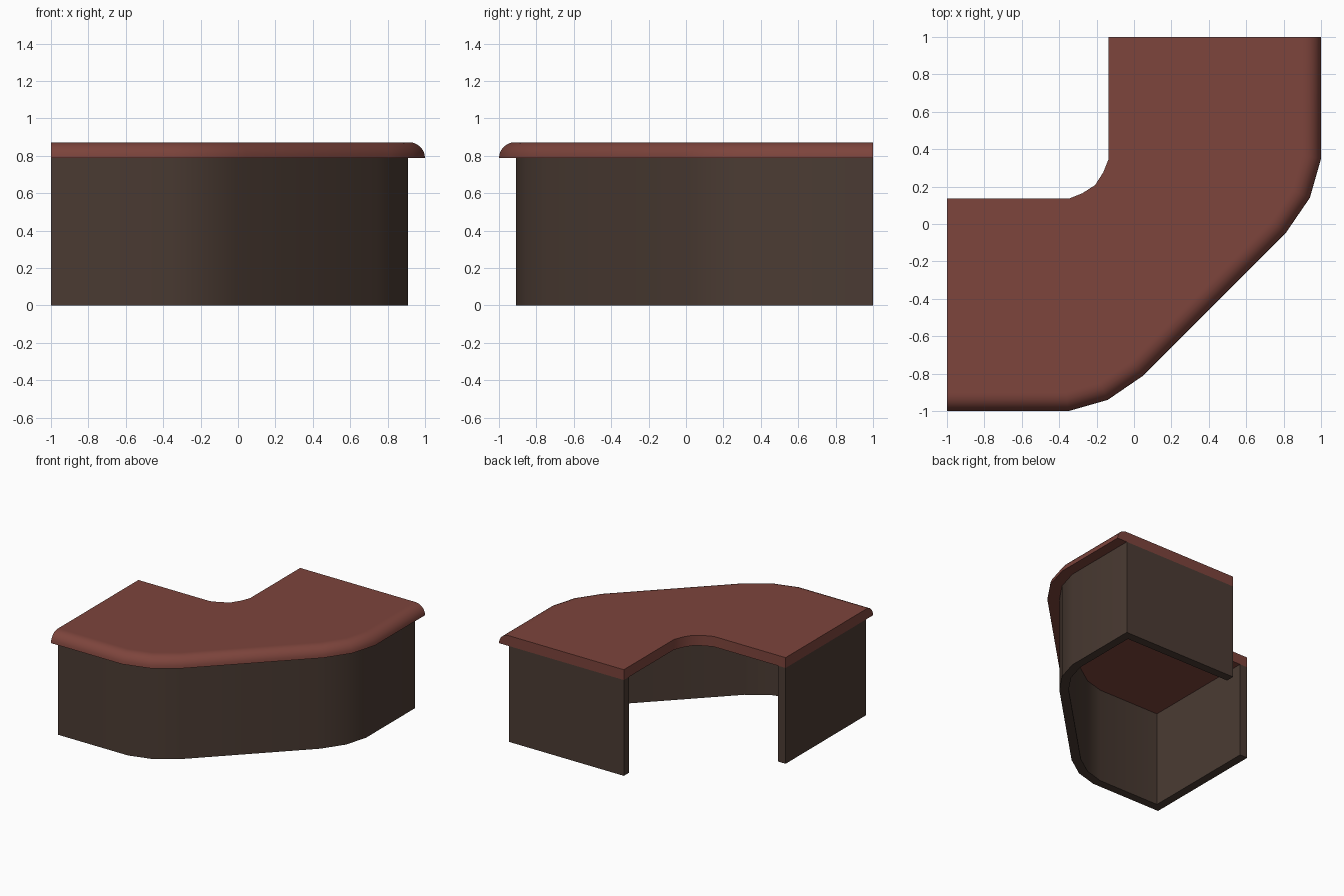
import bpy, bmesh, math
from mathutils import Vector

if "Cube" in bpy.data.objects:
    bpy.data.objects.remove(bpy.data.objects["Cube"])


def material(name, rgb):
    m = bpy.data.materials.new(name)
    m.diffuse_color = (*rgb, 1)
    m.use_nodes = True
    m.node_tree.nodes["Principled BSDF"].inputs["Base Color"].default_value = m.diffuse_color
    return m


RED = material("reddish wood", (0.205, 0.058, 0.045))
BROWN = material("dark brown panel", (0.070, 0.044, 0.033))

# Plan outlines: the outer front edge and the inner edge, both mirrored on y = -x
HALF = [(-1, -1), (-0.35, -1), (-0.14, -0.94), (0.05, -0.81)]
INNER_HALF = [(-1, 0.135), (-0.35, 0.135), (-0.275, 0.165)]


def mirror(pts):
    return [Vector((-y, -x)) for x, y in reversed(pts)]


OUTER = [Vector(p) for p in HALF] + mirror(HALF)
INNER = [Vector(p) for p in INNER_HALF] + [Vector((-0.208, 0.208))] + mirror(INNER_HALF)


def offset(path, d):
    """Mitred offset of an open path to its left (towards the inner edge)."""
    out = []
    for i, p in enumerate(path):
        normals = []
        for a, b in ((i - 1, i), (i, i + 1)):
            if a >= 0 and b < len(path):
                t = (path[b] - path[a]).normalized()
                normals.append(Vector((-t.y, t.x)))
        n = sum(normals, Vector((0, 0))).normalized()
        out.append(p + n * d / n.dot(normals[0]))
    return out


def finish(bm, name, mat):
    bmesh.ops.recalc_face_normals(bm, faces=bm.faces[:])
    me = bpy.data.meshes.new(name)
    bm.to_mesh(me)
    bm.free()
    me.materials.append(mat)
    ob = bpy.data.objects.new(name, me)
    bpy.context.collection.objects.link(ob)
    bpy.ops.object.select_all(action='DESELECT')
    ob.select_set(True)
    bpy.context.view_layer.objects.active = ob
    bpy.ops.object.shade_smooth_by_angle(angle=math.radians(30))
    return ob


Z0, R, STEPS = 0.787, 0.085, 6

# Counter top: quarter-round outer edge, square inner edge and ends
bm = bmesh.new()


def row(path, z):
    return [bm.verts.new((p.x, p.y, z)) for p in path]


rows = []
for k in range(STEPS + 1):
    a = math.pi / 2 * k / STEPS
    rows.append(row(offset(OUTER, R * (1 - math.cos(a))), Z0 + R * math.sin(a)))
rows.append(row(offset(OUTER, R + 0.012), Z0 + R))
inner_top, inner_low = row(INNER, Z0 + R), row(INNER, Z0)
for a, b in list(zip(rows, rows[1:])) + [(inner_top, inner_low)]:
    for i in range(len(a) - 1):
        bm.faces.new((a[i], a[i + 1], b[i + 1], b[i]))
bm.faces.new(rows[-1] + inner_top[::-1])
bm.faces.new(rows[0] + inner_low[::-1])
for e in (0, -1):
    bm.faces.new([r[e] for r in rows] + [inner_top[e], inner_low[e]])
finish(bm, "counter_top", RED)

# Base: curved front panel and two end panels in one U-shaped wall
INSET, T = 0.09, 0.07
back = offset(OUTER, INSET + T)
back[0].x += T
back[-1].y -= T
end = [Vector((-0.135, 1)), Vector((-0.135, 1 - T))]
outline = offset(OUTER, INSET) + end + back[::-1] + mirror(end)
bm = bmesh.new()
low, high = row(outline, 0), row(outline, Z0)
n = len(outline)
for i in range(n):
    j = (i + 1) % n
    bm.faces.new((low[i], low[j], high[j], high[i]))
bm.faces.new(low)
bm.faces.new(high)
finish(bm, "base_panels", BROWN)
